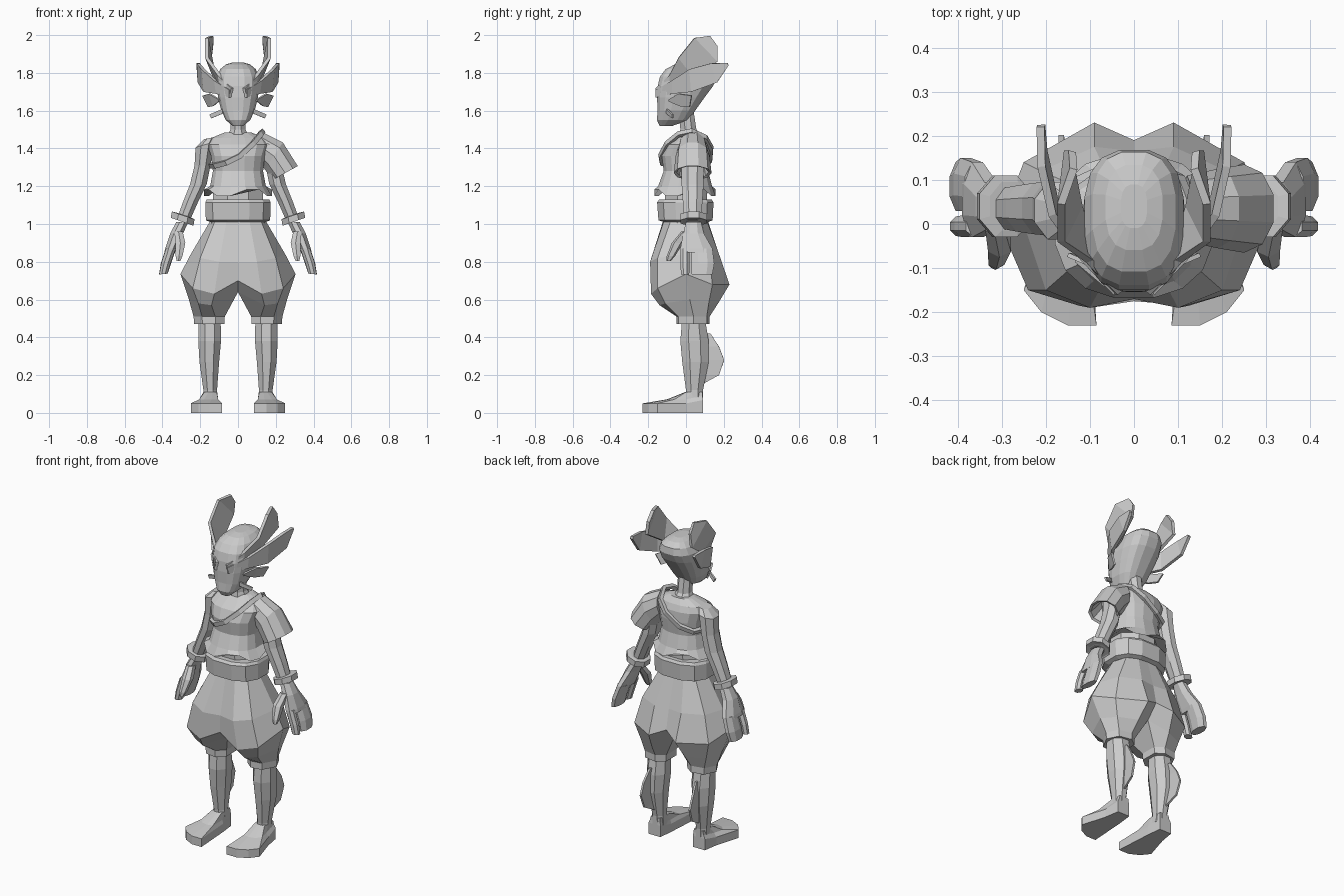
import bpy, bmesh, math
from mathutils import Vector

GREY = bpy.data.materials.new("plain_grey")
GREY.diffuse_color = (0.6, 0.6, 0.6, 1)


def finish(name, bm, mirror=False, solid=0):
    bmesh.ops.remove_doubles(bm, verts=bm.verts, dist=0.0005)
    bmesh.ops.recalc_face_normals(bm, faces=bm.faces)
    me = bpy.data.meshes.new(name)
    bm.to_mesh(me)
    bm.free()
    me.materials.append(GREY)
    ob = bpy.data.objects.new(name, me)
    bpy.context.collection.objects.link(ob)
    if solid:
        m = ob.modifiers.new("thickness", 'SOLIDIFY')
        m.thickness, m.offset = solid, 0
    if mirror:
        ob.modifiers.new("mirror", 'MIRROR').use_mirror_merge = False
    return ob


def skin(name, rings, mirror=False, caps=True, loop=False):
    """Join rings of points with quads."""
    bm = bmesh.new()
    vs = [[bm.verts.new(p) for p in r] for r in rings]
    n = len(vs[0])
    for a, b in zip(vs, vs[1:] + (vs[:1] if loop else [])):
        for i in range(n):
            j = (i + 1) % n
            bm.faces.new((a[i], a[j], b[j], b[i]))
    if caps and not loop:
        bm.faces.new(vs[0])
        bm.faces.new(vs[-1])
    return finish(name, bm, mirror)


def ring(cx, cy, z, rx, ry, tilt=0, n=8, p=1.0, zig=0):
    """Ellipse or rounded box, optionally tilted along x, with a zigzag edge."""
    out = []
    for i in range(n):
        a = 2 * math.pi * (i + 0.5) / n
        c, s = math.cos(a), math.sin(a)
        k = 1 / math.cos(math.pi / n) if n <= 8 else 1
        x = min(1, k * abs(c) ** p) * math.copysign(rx, c)
        y = min(1, k * abs(s) ** p) * math.copysign(ry, s)
        out.append((cx + x, cy + y, z + tilt * x + zig * (-1) ** (i // 2)))
    return out


def loft(name, rows, mirror=False, caps=True, **kw):
    return skin(name, [ring(*r, **kw) for r in rows], mirror, caps)


def span(z, rx, y0, y1):
    return (0, (y0 + y1) / 2, z, rx, (y1 - y0) / 2)


def blade(name, pairs, thick):
    """Thin mirrored strip between lower and upper edge points."""
    bm = bmesh.new()
    vs = [[bm.verts.new(p) for p in pr] for pr in pairs]
    for a, b in zip(vs, vs[1:]):
        bm.faces.new((a[0], b[0], b[1], a[1]))
    return finish(name, bm, True, thick)


# head
loft("head", [span(1.52, .03, -.14, -.07), span(1.55, .065, -.155, .015),
              span(1.60, .09, -.152, .05), span(1.67, .107, -.155, .10),
              span(1.73, .116, -.152, .145), span(1.78, .114, -.14, .17),
              span(1.82, .095, -.11, .165), span(1.845, .065, -.06, .135),
              span(1.855, .03, -.01, .09)], n=16, p=.75)
# feathers on the head
blade("upper_feather", [((.035, -.155, 1.69), (.03, -.155, 1.72)),
                        ((.09, -.08, 1.73), (.10, -.085, 1.79)),
                        ((.125, .04, 1.78), (.165, -.04, 1.88)),
                        ((.15, .165, 1.86), (.165, .045, 1.985)),
                        ((.14, .165, 1.94), (.137, .125, 1.995))], .018)
blade("lower_feather", [((.04, -.155, 1.67), (.04, -.155, 1.71)),
                        ((.11, -.07, 1.69), (.12, -.07, 1.76)),
                        ((.175, .03, 1.70), (.185, .02, 1.82)),
                        ((.205, .165, 1.75), (.21, .13, 1.85)),
                        ((.21, .225, 1.84), (.212, .22, 1.853))], .018)
blade("cheek_feather", [((.10, -.09, 1.65), (.10, -.09, 1.66)),
                        ((.13, -.03, 1.625), (.15, -.04, 1.69)),
                        ((.155, .02, 1.62), (.185, .03, 1.68))], .01)
blade("jaw_feather", [((.08, -.10, 1.585), (.08, -.10, 1.61)),
                      ((.14, -.07, 1.56), (.15, -.07, 1.58))], .01)

# neck and bare body under the shirt
loft("neck", [span(1.42, .08, -.05, .10), span(1.47, .055, -.035, .08),
              span(1.50, .04, -.03, .055), span(1.60, .04, -.035, .04)])
loft("waist", [span(1.0, .14, -.11, .11), span(1.2, .13, -.11, .11)])

# shirt with zigzag hem
rows = [span(1.20, .15, -.15, .14), span(1.28, .135, -.12, .12),
        span(1.36, .145, -.13, .13), span(1.42, .165, -.105, .125),
        span(1.455, .145, -.06, .11), span(1.485, .07, -.02, .085)]
skin("shirt", [ring(*span(1.165, .182, -.17, .16), n=16, p=.85, zig=.018)]
     + [ring(*r, n=16, p=.85) for r in rows])
# one sleeve on the right side
loft("sleeve", [(.12, .035, 1.41, .01, .075, 8), (.19, .035, 1.36, .05, .09, 1.5),
                (.25, .035, 1.27, .07, .10, .55), (.248, .035, 1.275, .058, .085, .55),
                (.20, .035, 1.35, .03, .07, 1.3)], n=10)

# sash looped across the chest
path = [Vector(p) for p in [
    (.13, .03, 1.49), (.12, -.04, 1.475), (.08, -.10, 1.425), (.01, -.135, 1.36),
    (-.06, -.13, 1.325), (-.12, -.08, 1.31), (-.145, .01, 1.31), (-.12, .10, 1.315),
    (-.05, .13, 1.34), (.04, .135, 1.40), (.10, .105, 1.455)]]
mid = sum(path, Vector()) / len(path)
sash = []
for i, p in enumerate(path):
    t = (path[(i + 1) % len(path)] - path[i - 1]).normalized()
    out = (p - mid).normalized()
    side = t.cross(out).normalized()
    sash.append([p + out * a * .01 + side * b * .013
                 for a, b in ((-1, -1), (1, -1), (1, 1), (-1, 1))])
skin("sash", sash, loop=True)

# belt with a raised band
loft("belt", [span(1.01, .15, -.12, .12), span(1.02, .175, -.15, .145),
              span(1.115, .178, -.157, .15), span(1.13, .17, -.145, .14),
              span(1.13, .13, -.10, .10)], n=12, p=.8)

# baggy trousers: half outlines from front to back
hip = [(0, -.12, 1.02), (.06, -.115, 1.02), (.12, -.08, 1.02), (.145, 0, 1.02),
       (.12, .08, 1.02), (.06, .11, 1.02), (0, .115, 1.02)]
mid_r = [(0, -.17, .80), (.10, -.19, .80), (.20, -.15, .82), (.25, 0, .84),
         (.21, .12, .84), (.09, .175, .84), (0, .165, .84)]
low = [(0, -.175, .70), (.125, -.185, .63), (.24, -.15, .66), (.305, 0, .735),
       (.25, .14, .68), (.09, .23, .68), (0, .19, .72)]


def whole(h):
    return h + [(-x, y, z) for x, y, z in h[-2:0:-1]]


skin("trouser_top", [whole(hip), whole(mid_r), whole(low)], caps=False)
crotch = [(0, -.10, .64), (.14, -.14, .57), (.21, -.11, .58), (.26, .02, .60),
          (.22, .12, .58), (.11, .17, .58), (0, .12, .64)]
knee = [(.07, -.01, .51), (.12, -.05, .51), (.19, -.04, .51), (.235, .04, .51),
        (.20, .11, .51), (.12, .125, .51), (.07, .09, .51)]
cuff = [(x * .97 + .004, y, .47) for x, y, z in knee]
skin("trouser_leg", [low, crotch, knee, cuff], mirror=True)

# lower legs with a fin on each calf
loft("lower_leg", [(.15, .04, .50, .058, .06), (.15, .045, .38, .06, .075),
                   (.152, .05, .27, .052, .07), (.147, .045, .12, .036, .045),
                   (.145, .045, .06, .04, .045)], True)
blade("calf_fin", [((.155, .10, .42), (.155, .13, .42)), ((.16, .10, .35), (.165, .175, .35)),
                   ((.16, .10, .28), (.165, .202, .28)), ((.155, .09, .20), (.16, .175, .20)),
                   ((.15, .08, .15), (.15, .10, .16))], .012)

# feet
sole = [(.085, -.23), (.15, -.23), (.21, -.20), (.25, -.15), (.205, 0), (.19, .09),
        (.11, .09), (.10, 0)]
instep = [(.105, -.09), (.14, -.10), (.18, -.09), (.205, -.06), (.19, 0), (.18, .088),
          (.112, .088), (.105, 0)]
ankle = [(.112, 0), (.135, -.005), (.155, -.005), (.178, 0), (.183, .03), (.175, .088),
         (.115, .088), (.11, .03)]
skin("foot", [[(x, y, 0) for x, y in sole],
              [(x, y, .05 + max(0, y) * .2) for x, y in sole],
              [(x, y, .072 + max(0, y) * .2) for x, y in instep],
              [(x, y, .11) for x, y in ankle]], mirror=True)

# arms, bracelets and hands
loft("arm", [(.15, .03, 1.455, .03, .04, -.2), (.175, .03, 1.42, .05, .065, -.3),
             (.188, .035, 1.31, .042, .06), (.21, .035, 1.21, .044, .058),
             (.25, .035, 1.12, .04, .052), (.29, .035, 1.02, .036, .045)], True)
loft("bracelet", [(.288, .04, 1.012, .045, .055, .35), (.296, .04, 1.012, .06, .07, .35),
                  (.29, .04, 1.045, .06, .07, .35), (.282, .04, 1.045, .045, .055, .35)], True)
loft("palm", [(.295, .04, 1.01, .032, .04), (.325, .04, .95, .034, .055),
              (.355, .055, .87, .03, .085), (.362, .055, .85, .028, .085)], True)
loft("index_finger", [(.355, -.005, .87, .026, .024), (.382, -.005, .79, .025, .024),
                      (.395, -.005, .735, .022, .022, -.1)], True)
loft("other_fingers", [(.355, .085, .87, .028, .055), (.382, .09, .79, .027, .06),
                       (.395, .085, .735, .023, .055, -.1)], True)
loft("thumb", [(.315, .0, .96, .022, .025), (.305, -.045, .90, .026, .03),
               (.312, -.08, .83, .018, .022), (.315, -.092, .805, .01, .012)], True, n=6)
